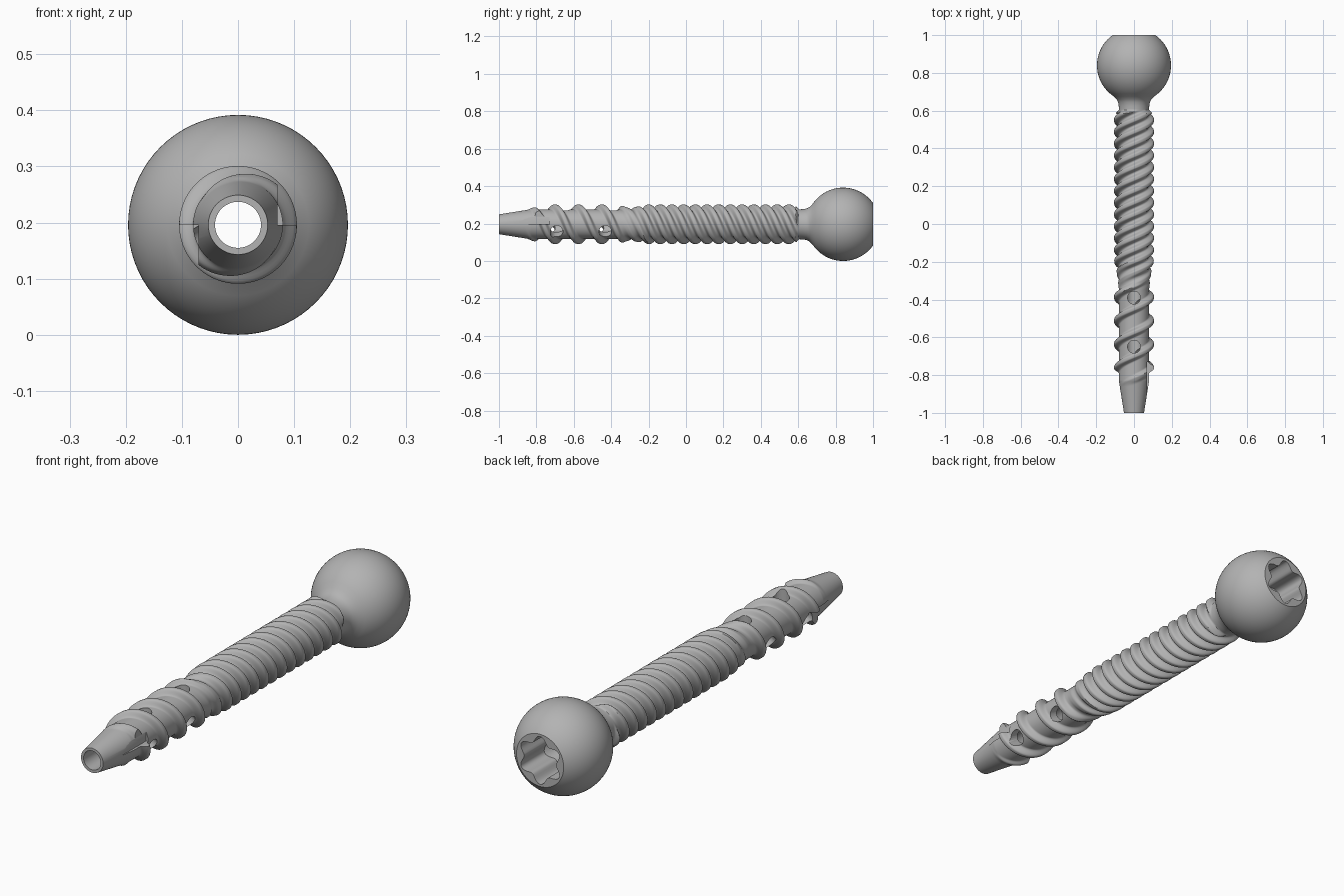
import bpy, bmesh
from math import sin, cos, pi, radians, acos
from mathutils import Matrix, Vector

if "Cube" in bpy.data.objects:
    bpy.data.objects.remove(bpy.data.objects["Cube"])

AXIS_Z = 0.196
SEGS = 72
LEAD = 0.25
CORE, CREST = 0.08, 0.105
BORE = 0.041
HEAD_R, HEAD_Y = 0.196, 0.84

steel = bpy.data.materials.new("grey steel")
steel.use_nodes = True
colour = (0.45, 0.45, 0.45, 1)
steel.diffuse_color = colour
steel.node_tree.nodes["Principled BSDF"].inputs["Base Color"].default_value = colour


def ramp(v, a, b):
    t = min(1, max(0, (v - a) / (b - a)))
    return t * t * (3 - 2 * t)


def ridge(y, a, offset):
    """Height of one pair of thread starts, from 0 to 1."""
    pitch = LEAD / 2
    d = (y + 0.70 - offset - LEAD * a / (2 * pi)) % pitch
    return 1 - ramp(min(d, pitch - d), 0.007, 0.028)


def core(y):
    return CORE - 0.027 * max(0, (-0.83 - y) / 0.17)


def thread_radius(y, a):
    end = 1 - ramp(y, 0.585, 0.605)
    main = ramp(y, -0.86, -0.76) * end
    main *= 1 - 0.6 * ramp(y, -0.36, -0.31) * (1 - ramp(y, -0.27, -0.2))
    extra = ramp(y, -0.36, -0.18) * end
    h = max(main * ridge(y, a, 0), extra * ridge(y, a, LEAD / 4))
    return core(y) + (CREST - CORE) * h


def lobe_radius(y, a):
    return 0.09 + 0.014 * cos(6 * a)


def plain(r):
    return lambda y, a: r


# Rings run along the outside, into the drive socket and back through the bore
rings = [(-1.0, thread_radius)]
step = LEAD / SEGS
count = int(1.48 / step)
rings += [(-0.87 + i * step, thread_radius) for i in range(count + 1)]
rings += [(y, plain(r)) for y, r in
          ((0.625, 0.081), (0.645, 0.084), (0.66, 0.092), (0.675, 0.107))]
t0, t1 = acos(-0.15 / HEAD_R), acos(0.16 / HEAD_R)
for i in range(29):
    t = t0 + (t1 - t0) * i / 28
    rings.append((HEAD_Y + HEAD_R * cos(t), plain(HEAD_R * sin(t))))
rings += [(1.0, lobe_radius), (0.84, lobe_radius),
          (0.82, plain(BORE)), (-1.0, plain(BORE))]

bm = bmesh.new()
loops = []
for y, radius in rings:
    loop = []
    for s in range(SEGS):
        a = 2 * pi * s / SEGS
        r = radius(y, a)
        loop.append(bm.verts.new((r * sin(a), y, AXIS_Z + r * cos(a))))
    loops.append(loop)
for i, lower in enumerate(loops):
    upper = loops[(i + 1) % len(loops)]
    for s in range(SEGS):
        n = (s + 1) % SEGS
        bm.faces.new((lower[s], lower[n], upper[n], upper[s]))
bmesh.ops.recalc_face_normals(bm, faces=bm.faces)


def make_object(name, mesh_data):
    mesh = bpy.data.meshes.new(name)
    mesh_data.to_mesh(mesh)
    mesh_data.free()
    mesh.materials.append(steel)
    obj = bpy.data.objects.new(name, mesh)
    bpy.context.collection.objects.link(obj)
    return obj


screw = make_object("screw_body", bm)
bpy.context.view_layer.objects.active = screw
screw.select_set(True)

# Radial side holes in the thread valleys, and cutting flutes near the tip
for k in range(3):
    a = radians(120 * k)
    cut = bmesh.new()
    for y0 in (-0.65, -0.39):
        centre = Vector((0.085 * sin(a), y0 - k * LEAD / 6, AXIS_Z + 0.085 * cos(a)))
        place = Matrix.Translation(centre) @ Matrix.Rotation(a, 4, 'Y')
        bmesh.ops.create_cone(cut, cap_ends=True, segments=24, radius1=0.034,
                              radius2=0.034, depth=0.13, matrix=place)
    if k == 0:
        for side in (1, -1):
            place = (Matrix.Translation((side * 0.12, -0.835, AXIS_Z + side * 0.1))
                     @ Matrix.Diagonal((0.1, 0.21, 0.2, 1)))
            bmesh.ops.create_cube(cut, size=1, matrix=place)
    cutter = make_object("hole_cutter", cut)
    cutter.hide_render = True
    mod = screw.modifiers.new("holes", 'BOOLEAN')
    mod.operation = 'DIFFERENCE'
    mod.solver = 'EXACT'
    mod.object = cutter
    bpy.ops.object.modifier_apply(modifier=mod.name)
    bpy.data.objects.remove(cutter)

bpy.ops.object.shade_smooth_by_angle(angle=radians(32))
